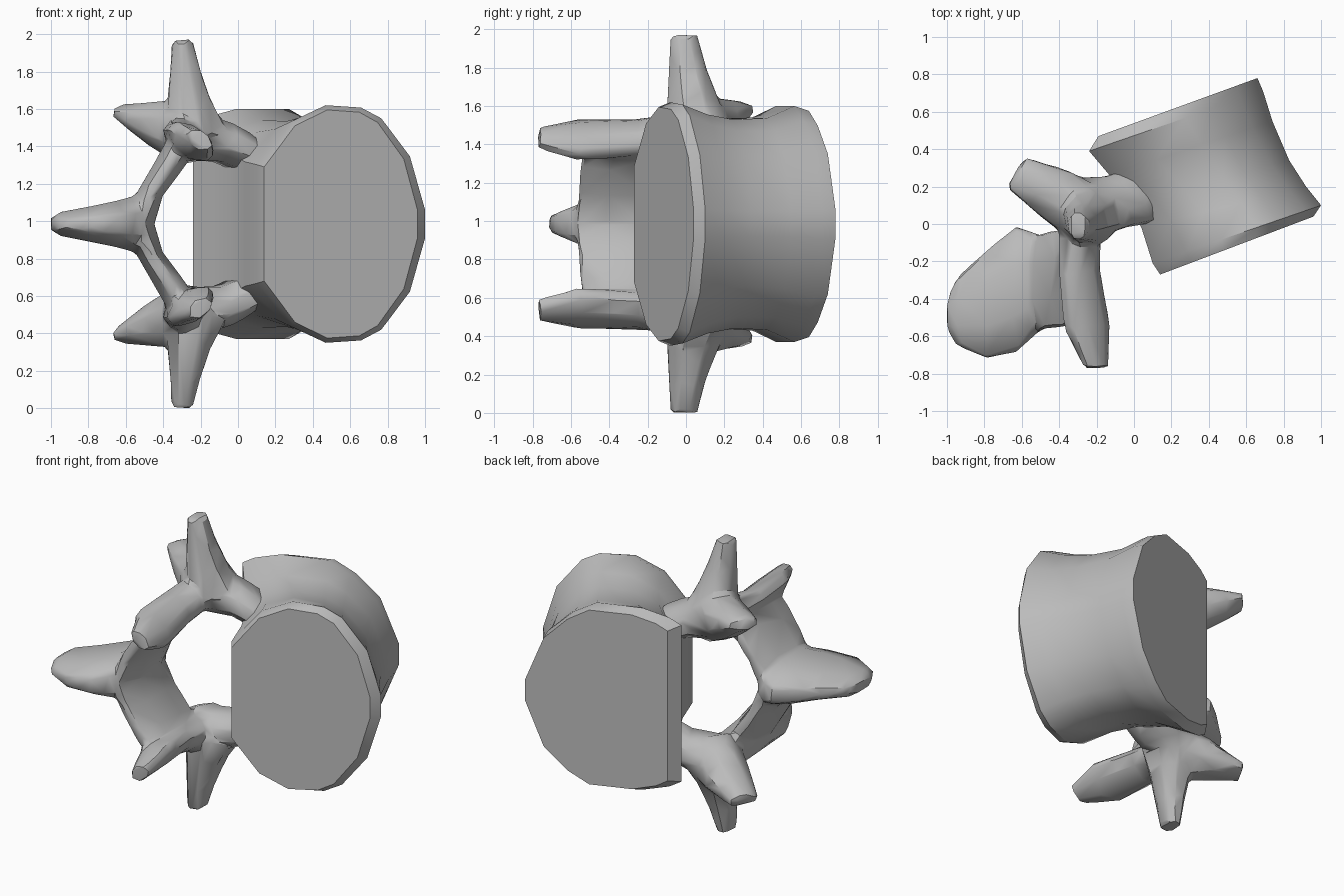
import bpy, bmesh, math
from mathutils import Vector

cube = bpy.data.objects.get("Cube")
if cube:
    bpy.data.objects.remove(cube, do_unlink=True)

MID = 0.985  # height of the mirror plane

bone = bpy.data.materials.new("bone_grey")
bone.use_nodes = True
GREY = (0.5, 0.5, 0.5, 1)
bone.diffuse_color = GREY
bone.node_tree.nodes["Principled BSDF"].inputs["Base Color"].default_value = GREY


def loft(bm, rings):
    """Skin closed rings of equal length and cap both ends."""
    loops = [[bm.verts.new(p) for p in ring] for ring in rings]
    n = len(loops[0])
    faces = [bm.faces.new(loops[0][::-1]), bm.faces.new(loops[-1])]
    for a, b in zip(loops, loops[1:]):
        for i in range(n):
            j = (i + 1) % n
            faces.append(bm.faces.new((a[i], a[j], b[j], b[i])))
    bmesh.ops.recalc_face_normals(bm, faces=faces)


def limb(bm, across, stations, sides=8):
    """Tapered limb; each station is x, y, height, half width along across, half thickness."""
    pts = [Vector(s[:3]) for s in stations]
    a = Vector(across).normalized()
    rings = []
    for i, s in enumerate(stations):
        t = pts[min(i + 1, len(pts) - 1)] - pts[max(i - 1, 0)]
        b = t.cross(a).normalized()
        ring = []
        for k in range(sides):
            ang = (k + 0.5) * math.tau / sides
            ring.append(pts[i] + 1.07 * (a * s[3] * math.cos(ang) + b * s[4] * math.sin(ang)))
        rings.append(ring)
    loft(bm, rings)


def make_object(name, bm):
    mesh = bpy.data.meshes.new(name)
    bm.to_mesh(mesh)
    bm.free()
    mesh.materials.append(bone)
    obj = bpy.data.objects.new(name, mesh)
    obj.location.z = MID
    bpy.context.collection.objects.link(obj)
    return obj


def shade(obj, degrees):
    bpy.ops.object.select_all(action='DESELECT')
    obj.select_set(True)
    bpy.context.view_layer.objects.active = obj
    bpy.ops.object.shade_smooth_by_angle(angle=math.radians(degrees))


# Vertebral body: waisted drum, its outline turning from oval at the front plate to D-shaped at the back
oval = [(0.0, 0.5), (0.2, 0.86), (0.41, 1.0), (0.62, 0.98), (0.74, 0.89), (0.91, 0.57), (1.0, 0.12)]
d_shape = [(0.0, 0.86), (0.08, 0.93), (0.25, 1.0), (0.55, 1.0), (0.7, 0.87), (0.87, 0.62), (1.0, 0.12)]
sections = [  # flat-side point, rounded-side point, half height, blend from oval to D
    ((0.14, -0.27), (0.96, 0.04), 0.61, 0.0),
    ((0.10, -0.21), (1.0, 0.10), 0.635, 0.0),
    ((0.04, -0.02), (0.92, 0.20), 0.58, 0.2),
    ((-0.03, 0.12), (0.83, 0.34), 0.55, 0.45),
    ((-0.13, 0.26), (0.74, 0.55), 0.555, 0.75),
    ((-0.24, 0.39), (0.69, 0.71), 0.615, 1.0),
    ((-0.19, 0.47), (0.66, 0.78), 0.59, 1.0),
]
bm = bmesh.new()
rings = []
for left, right, height, blend in sections:
    l, r = Vector(left), Vector(right)
    half = [Vector(o).lerp(Vector(d), blend) for o, d in zip(oval, d_shape)]
    upper = [(*l.lerp(r, p.x), p.y * height) for p in half]
    rings.append(upper + [(x, y, -h) for x, y, h in reversed(upper)])
loft(bm, rings)
body = make_object("vertebral_body", bm)
shade(body, 35)

# Neural arch, upper half: limbs that are mirrored and fused below
bm = bmesh.new()
# pedicle
limb(bm, (-0.5, 0.87, 0), [(0.03, 0.15, 0.38, 0.16, 0.10), (-0.09, 0.12, 0.44, 0.15, 0.11),
                           (-0.32, 0.05, 0.47, 0.15, 0.13)])
# transverse process
limb(bm, (0, 1, 0), [(-0.22, 0.08, 0.46, 0.18, 0.17), (-0.26, 0.04, 0.62, 0.14, 0.125),
                     (-0.28, 0.01, 0.80, 0.10, 0.085), (-0.30, -0.01, 0.985, 0.07, 0.055)])
# superior articular process
limb(bm, (0.5, 0.85, 0), [(-0.25, 0.05, 0.49, 0.16, 0.18), (-0.42, 0.16, 0.535, 0.145, 0.125),
                          (-0.63, 0.275, 0.60, 0.095, 0.04)])
# inferior articular process
limb(bm, (1, 0, -0.8), [(-0.29, 0.02, 0.47, 0.11, 0.11), (-0.29, -0.25, 0.45, 0.12, 0.075),
                        (-0.25, -0.55, 0.44, 0.14, 0.075), (-0.20, -0.77, 0.45, 0.07, 0.045)])
# lamina
limb(bm, (0, 1, 0), [(-0.29, -0.27, 0.45, 0.25, 0.08), (-0.36, -0.29, 0.33, 0.26, 0.075),
                     (-0.46, -0.30, 0.18, 0.26, 0.065), (-0.53, -0.32, 0.0, 0.25, 0.08)])
# spinous process
limb(bm, (0, 1, 0), [(-0.49, -0.31, 0.0, 0.25, 0.17), (-0.63, -0.35, 0.0, 0.34, 0.13),
                     (-0.79, -0.43, 0.0, 0.29, 0.095), (-0.95, -0.47, 0.0, 0.18, 0.065),
                     (-1.0, -0.48, 0.0, 0.08, 0.04)])
arch = make_object("neural_arch", bm)

# Mirror, fuse, soften the joins and reduce to broad facets
mod = arch.modifiers.new("mirror", 'MIRROR')
mod.use_axis = (False, False, True)
mod.use_mirror_merge = False
mod = arch.modifiers.new("fuse", 'REMESH')
mod.mode = 'VOXEL'
mod.voxel_size = 0.02
mod = arch.modifiers.new("soften", 'SMOOTH')
mod.factor = 0.5
mod.iterations = 4
mod = arch.modifiers.new("facets", 'DECIMATE')
mod.ratio = 0.04

graph = bpy.context.evaluated_depsgraph_get()
baked = bpy.data.meshes.new_from_object(arch.evaluated_get(graph))
arch.modifiers.clear()
arch.data = baked
if not baked.materials:
    baked.materials.append(bone)
shade(arch, 35)
